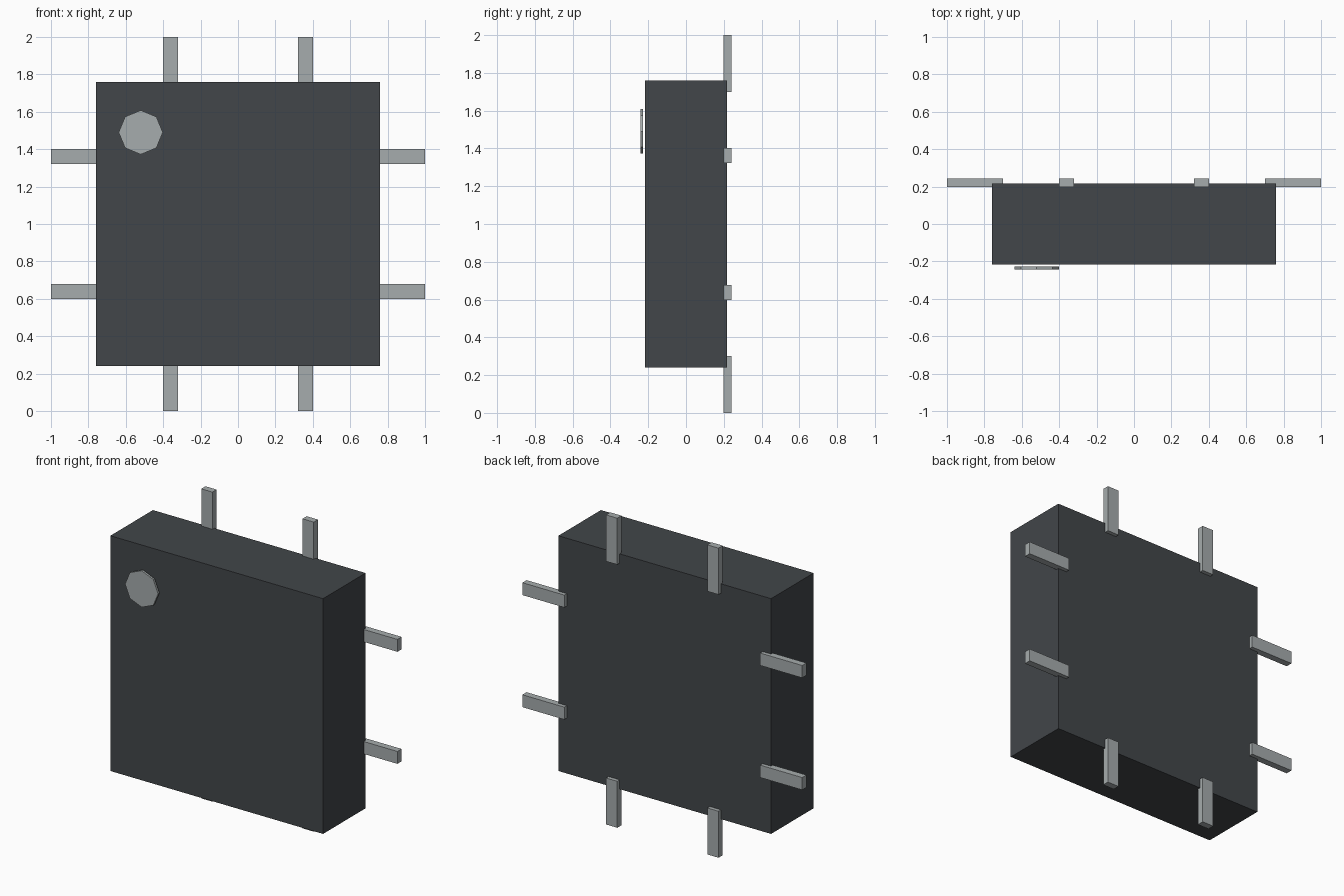
import bpy
from math import radians
from mathutils import Matrix

if "Cube" in bpy.data.objects:
    bpy.data.objects.remove(bpy.data.objects["Cube"])


def material(name, colour):
    m = bpy.data.materials.new(name)
    m.use_nodes = True
    m.diffuse_color = (*colour, 1)
    bsdf = next(n for n in m.node_tree.nodes if n.type == 'BSDF_PRINCIPLED')
    bsdf.inputs["Base Color"].default_value = (*colour, 1)
    return m


charcoal = material("charcoal plastic", (0.054, 0.061, 0.067))
grey = material("pale grey metal", (0.381, 0.413, 0.418))


def box(name, centre, size, mat):
    bpy.ops.mesh.primitive_cube_add(size=1, location=centre)
    ob = bpy.context.object
    ob.name = name
    ob.data.transform(Matrix.Diagonal((*size, 1)))
    ob.data.materials.append(mat)
    return ob


# Square chip housing
box("chip_body", (0, 0, 1), (1.52, 0.434, 1.52), charcoal)

# Two contact pins on each edge, partly sunk into the back
length, width, depth = 0.30, 0.08, 0.043
reach, offset, back = 1 - length / 2, 0.362, 0.2205
for side, sign in (("left", 1), ("right", -1)):
    for place, shift in (("upper", 1), ("lower", -1)):
        box(f"{side}_{place}_pin", (sign * reach, back, 1 + shift * offset),
            (length, depth, width), grey)
for edge, sign in (("top", 1), ("bottom", -1)):
    for place, shift in (("left", 1), ("right", -1)):
        box(f"{edge}_{place}_pin", (shift * offset, back, 1 + sign * reach),
            (width, depth, length), grey)

# Octagonal orientation dot just off the front face
bpy.ops.mesh.primitive_cylinder_add(vertices=8, radius=0.118, depth=0.014,
                                    location=(-0.52, -0.235, 1.49),
                                    rotation=(radians(90), 0, 0))
dot = bpy.context.object
dot.name = "orientation_dot"
dot.data.materials.append(grey)
